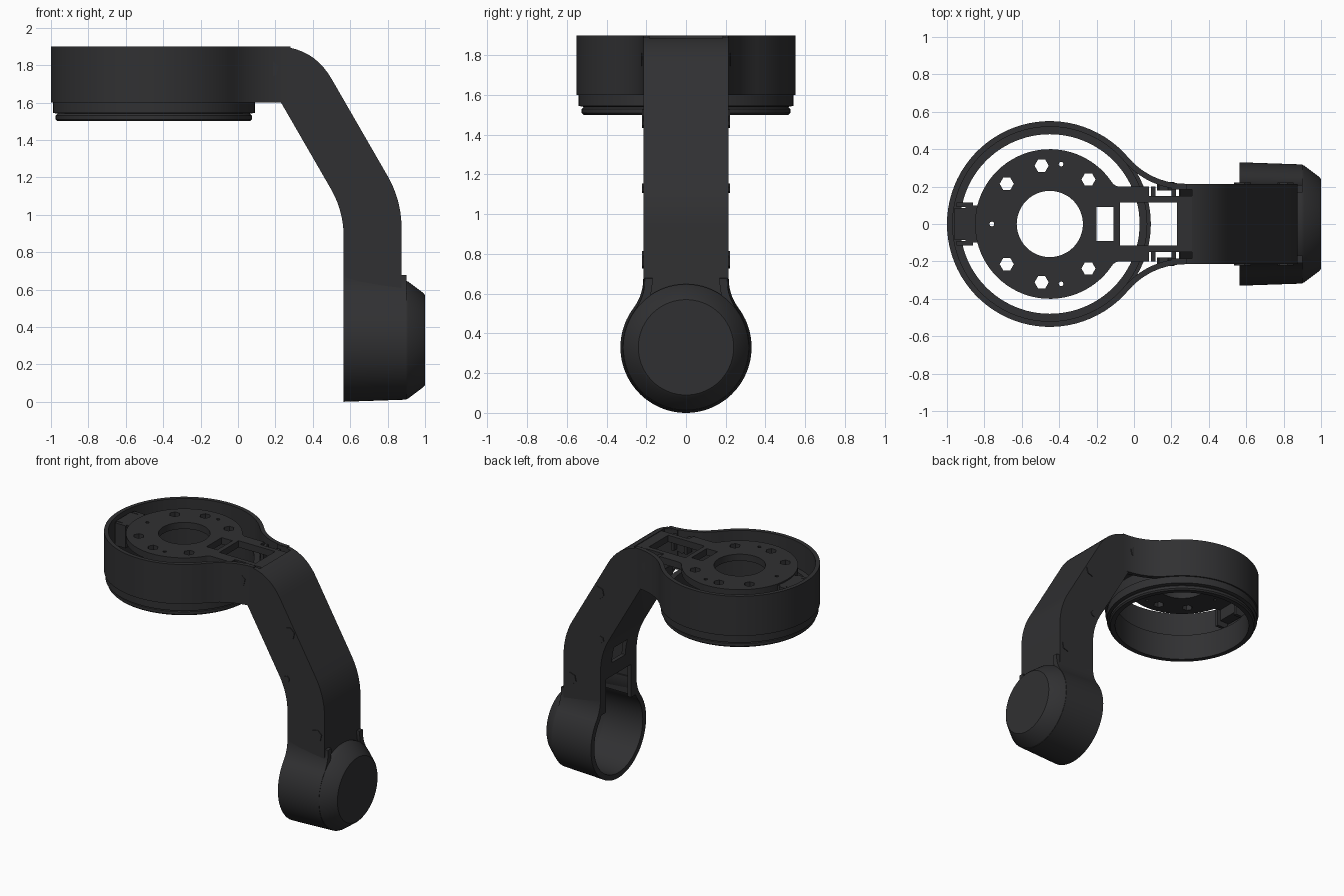
import bpy, bmesh
from math import sin, cos, pi, atan2, sqrt, radians
from mathutils import Vector, Matrix

if "Cube" in bpy.data.objects:
    bpy.data.objects.remove(bpy.data.objects["Cube"])

dark = bpy.data.materials.new("dark_plastic")
dark.diffuse_color = (0.03, 0.03, 0.032, 1)
dark.use_nodes = True
dark.node_tree.nodes["Principled BSDF"].inputs["Base Color"].default_value = dark.diffuse_color
CX, HZ = -0.45, 0.33          # ring centre x, housing centre z


def finish(name, bm):
    bmesh.ops.remove_doubles(bm, verts=bm.verts, dist=1e-5)
    bmesh.ops.recalc_face_normals(bm, faces=bm.faces)
    me = bpy.data.meshes.new(name)
    bm.to_mesh(me)
    bm.free()
    ob = bpy.data.objects.new(name, me)
    bpy.context.collection.objects.link(ob)
    me.materials.append(dark)
    return ob


def prism(name, pts, place, a, b, taper=1.0):
    """Extrude a 2D outline from depth a to b; place(u, v, d) gives xyz."""
    bm = bmesh.new()
    lo = [bm.verts.new(place(u, v, a)) for u, v in pts]
    hi = [bm.verts.new(place(u * taper, v * taper, b)) for u, v in pts]
    bm.faces.new(lo)
    bm.faces.new(hi[::-1])
    for i in range(len(pts)):
        j = (i + 1) % len(pts)
        bm.faces.new((lo[i], lo[j], hi[j], hi[i]))
    return finish(name, bm)


def box(name, x, y, z):
    pts = [(x[0], y[0]), (x[1], y[0]), (x[1], y[1]), (x[0], y[1])]
    return prism(name, pts, flat, z[0], z[1])


def revolve(name, prof, axis, centre, n=72):
    """Spin a closed (radius, height) profile around x or z."""
    bm = bmesh.new()
    rings = []
    for i in range(n):
        c, s = cos(2 * pi * i / n), sin(2 * pi * i / n)
        rings.append([bm.verts.new(Vector((r * c, r * s, h) if axis == 'Z' else (h, r * c, r * s))
                                   + Vector(centre)) for r, h in prof])
    for i in range(n):
        A, B = rings[i], rings[(i + 1) % n]
        for k in range(len(prof)):
            m = (k + 1) % len(prof)
            if prof[k][0] < 1e-6 and prof[m][0] < 1e-6:
                continue
            bm.faces.new((A[k], A[m], B[m], B[k]))
    return finish(name, bm)


def teardrop(R, h, f, end, n=64):
    """Circle flowing through fillets into a straight neck of half width h."""
    yc = h + f
    xc = sqrt((R + f) ** 2 - yc ** 2)
    a = atan2(yc, xc)
    top = [(end, h)]
    for i in range(11):
        t = -pi / 2 - (pi / 2 - a) * i / 10
        top.append((xc + f * cos(t), yc + f * sin(t)))
    mid = [(R * cos(a + (2 * pi - 2 * a) * i / n), R * sin(a + (2 * pi - 2 * a) * i / n))
           for i in range(1, n)]
    return top + mid + [(u, -v) for u, v in reversed(top)]


def band(R, h, f, end, t):
    return teardrop(R, h, f, end) + teardrop(R - t, h - t, f + t, end)[::-1]


def bend(p, c, q, n=10):
    return [tuple((1 - t) ** 2 * p[k] + 2 * t * (1 - t) * c[k] + t * t * q[k] for k in (0, 1))
            for t in [i / n for i in range(n + 1)]]


def cut(ob, cutters):
    bpy.context.view_layer.objects.active = ob
    for c in cutters:
        m = ob.modifiers.new("cut", 'BOOLEAN')
        m.operation, m.solver, m.object = 'DIFFERENCE', 'EXACT', c
        bpy.ops.object.modifier_apply(modifier=m.name)
        bpy.data.objects.remove(c)


flat = lambda u, v, d: (u, v, d)
ring_xy = lambda u, v, d: (CX + u, v, d)
side_xz = lambda u, v, d: (u, d, v)
end_zy = lambda u, v, d: (d, v, HZ + u)

# upper ring wall with flared neck
prism("ring_wall", band(0.55, 0.215, 0.4, 0.73, 0.03), ring_xy, 1.6, 1.9)

# stepped sleeve and rounded lip under the ring
revolve("ring_sleeve", [(0.48, 1.50), (0.515, 1.50), (0.525, 1.51), (0.525, 1.53), (0.515, 1.54),
                        (0.54, 1.545), (0.54, 1.61), (0.521, 1.61), (0.521, 1.7), (0.48, 1.7)],
        'Z', (CX, 0, 0), 96)

# mounting plate with bolt holes and cable openings
outline = teardrop(0.4, 0.2, 0.05, 0.53)
outline += [(0.53, -0.15), (0.76, -0.15), (0.76, 0.15), (0.53, 0.15)]
plate = prism("mounting_plate", outline, ring_xy, 1.83, 1.88)


def peg(x, y, r, n):
    pts = [(x + r * cos(2 * pi * i / n), y + r * sin(2 * pi * i / n)) for i in range(n)]
    return prism("cutter", pts, flat, 1.7, 2)


holes = [peg(CX, 0, 0.177, 48)]
for s in (1, -1):
    for deg in (49, 98, 137):
        a = radians(deg) * s
        holes.append(peg(CX + 0.315 * cos(a), 0.315 * sin(a), 0.038, 6))
    holes.append(peg(-0.39, 0.32 * s, 0.013, 8))
holes += [peg(-0.76, 0, 0.013, 8), box("cutter", (-0.2, -0.11), (-0.09, 0.09), (1.7, 2)),
          box("cutter", (-0.075, 0.23), (-0.115, 0.115), (1.7, 2))]
cut(plate, holes)

# latch tab on the far side of the ring
box("latch_tab", (-0.96, -0.88), (-0.085, 0.085), (1.74, 1.87))
box("latch_bridge", (-0.9, -0.83), (-0.1, 0.1), (1.83, 1.87))
for s in (1, -1):
    box("latch_guide", (-0.95, -0.86), sorted((0.09 * s, 0.115 * s)), (1.7, 1.87))
    for x in (0.09, 0.2):
        box("neck_rib", (x, x + 0.025), sorted((0.14 * s, 0.2 * s)), (1.76, 1.87))

# bent hollow arm
outer = (bend((0.2, 1.9), (0.4, 1.9), (0.5, 1.727)) + bend((0.8, 1.207), (0.875, 1.077), (0.875, 0.92))
         + [(0.875, 0.55), (0.565, 0.55)] + bend((0.565, 0.88), (0.565, 1.02), (0.495, 1.141))
         + [(0.23, 1.6), (0.2, 1.6)])
inner = (bend((0.15, 1.87), (0.383, 1.87), (0.475, 1.711)) + bend((0.77, 1.2), (0.845, 1.07), (0.845, 0.92))
         + [(0.845, 0.5), (0.595, 0.5)] + bend((0.595, 0.88), (0.595, 1.028), (0.525, 1.149))
         + [(0.247, 1.63), (0.15, 1.63)])
arm = prism("arm_shell", outer, side_xz, -0.215, 0.215)
cut(arm, [prism("cutter", inner, side_xz, -0.185, 0.185),
          box("cutter", (0.1, 0.31), (-0.184, 0.184), (1.75, 2)),
          box("cutter", (0.1, 0.24), (-0.184, 0.184), (1.5, 1.7)),
          box("cutter", (0.5, 0.62), (-0.15, 0.15), (0.5, 0.8)),
          box("cutter", (0.5, 0.65), (-0.08, 0.08), (0.9, 1.02))])

# round motor housing, open towards the inside of the bend
prism("housing_wall", band(0.33, 0.215, 0.25, 0.36, 0.04), end_zy, 0.565, 0.9, 0.965)
revolve("housing_cap", [(0, 1.0), (0.24, 1.0), (0.252, 0.99), (0.312, 0.91), (0.318, 0.895), (0.318, 0.87),
                        (0.285, 0.87), (0.23, 0.96), (0, 0.96)], 'X', (0, 0, HZ))

# hex screws on both flanks
for s in (1, -1):
    for x, z, r in ((0.17, 1.78, 0.048), (0.58, 1.48, 0.048), (0.81, 0.77, 0.045), (0.56, 1.13, 0.025)):
        pts = [(x + r * cos(i * pi / 3 + 0.3), z + r * sin(i * pi / 3 + 0.3)) for i in range(6)]
        y0 = 0.225 if x < 0.2 else 0.221
        prism("hex_screw", pts, side_xz, 0.18 * s, y0 * s)

for ob in bpy.context.scene.objects:
    ob.select_set(True)
bpy.context.view_layer.objects.active = arm
bpy.ops.object.shade_smooth_by_angle(angle=radians(30))
